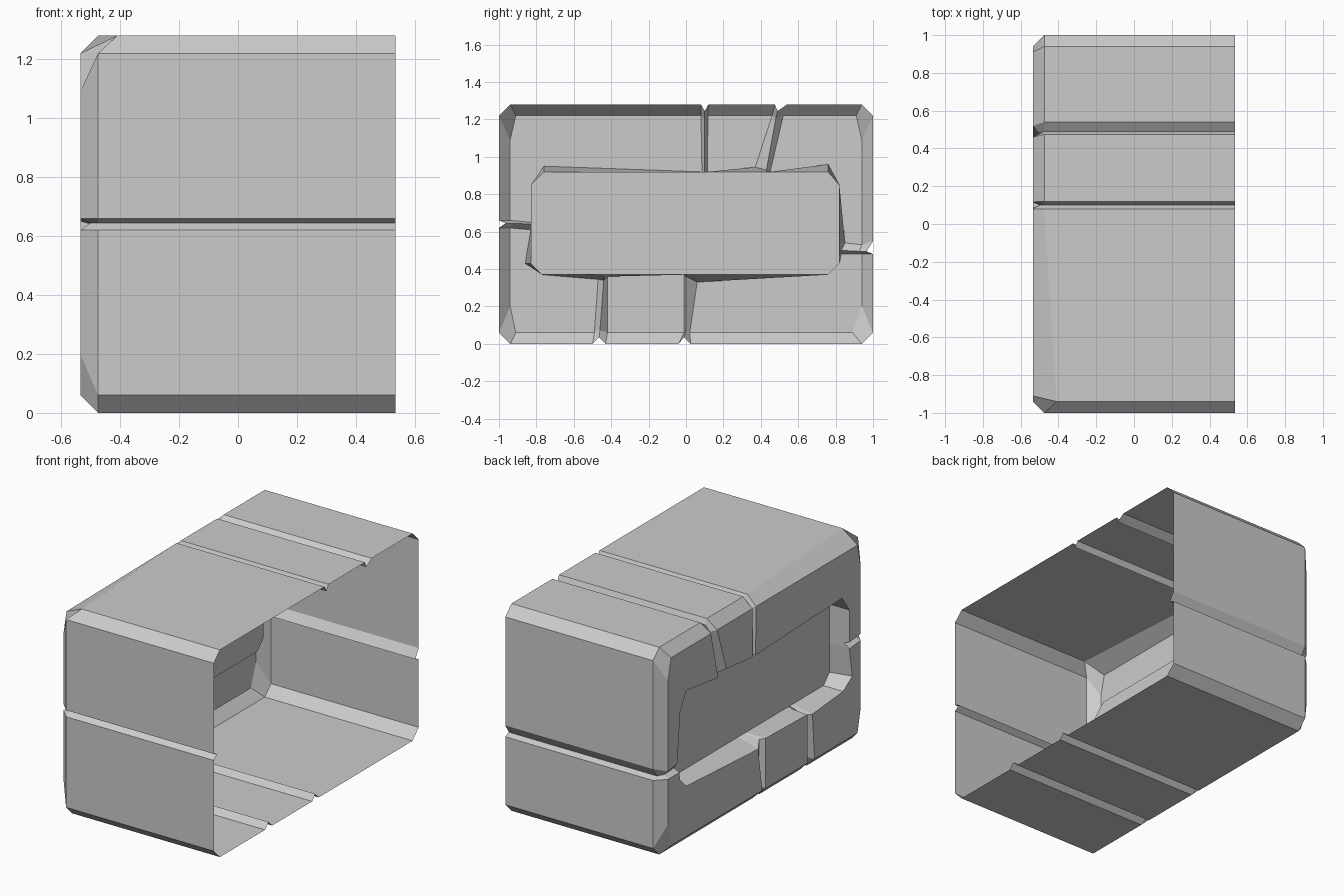
import bpy

if "Cube" in bpy.data.objects:
    bpy.data.objects.remove(bpy.data.objects["Cube"])

H, X_OPEN, X_EDGE, X_FACE, X_PANEL = 1.28, 0.535, -0.475, -0.535, -0.40

# Each side runs anticlockwise: corner, crack (edge, apex, edge)..., corner.
# Point = position along the side at (outer shell, face edge, recess lip), lip depth
# Last entry = depth of the recessed panel's edge below that side
SIDES = {
    "bottom": ([(-.94, -.91, -.77, .37),
                (-.50, -.49, -.47, .345), (-.465, -.46, -.44, .34), (-.43, -.42, -.42, .36),
                (-.04, -.01, -.01, .37), (-.01, .0, .0, .36), (.025, .02, .06, .33),
                (.94, .89, .76, .37)], .37),
    "right": ([(.06, .20, .43, .18),
               (.48, .48, .48, .17), (.495, .495, .50, .17), (.55, .53, .54, .15),
               (1.22, 1.09, .85, .18)], .18),
    "top": ([(.94, .91, .76, .32),
             (.54, .52, .45, .36), (.49, .48, .43, .35), (.475, .46, .37, .335),
             (.12, .117, .115, .36), (.10, .10, .10, .36), (.08, .08, .085, .36),
             (-.94, -.91, -.76, .33)], .36),
    "left": ([(1.22, 1.09, .85, .17),
              (.66, .66, .65, .17), (.645, .645, .64, .17), (.62, .62, .61, .17),
              (.06, .20, .43, .14)], .17),
}


def place(side, x, t, depth):
    """Point at t along a side, pushed inwards by depth."""
    return {"bottom": (x, t, depth), "top": (x, t, H - depth),
            "right": (x, 1 - depth, t), "left": (x, depth - 1, t)}[side]


rings = [[] for _ in range(5)]
for side, (points, panel_depth) in SIDES.items():
    for i, (outer, face, lip, lip_depth) in enumerate(points):
        cut = 0.035 if i % 3 == 2 else 0      # crack apex
        chipped = side == "top" and i == len(points) - 1
        layers = [(X_OPEN, outer, cut),
                  (-0.41 if chipped else X_EDGE, outer, cut),
                  (X_FACE + cut, face, 0.06 + cut * 0.4),
                  (X_FACE + cut, lip, lip_depth),
                  (X_PANEL, lip, panel_depth)]
        for ring, (x, t, depth) in zip(rings, layers):
            ring.append(place(side, x, t, depth))

# Skin the rings: shell, bevel, stone face, recess wall, then the panel cap
n = len(rings[0])
verts = [v for ring in rings for v in ring]
faces = [(r * n + i, (r + 1) * n + i, (r + 1) * n + (i + 1) % n, r * n + (i + 1) % n)
         for r in range(4) for i in range(n)]
faces.append(tuple(4 * n + i for i in reversed(range(n))))

mesh = bpy.data.meshes.new("cracked_stone_block")
mesh.from_pydata(verts, [], faces)
mesh.validate()
mesh.update()
block = bpy.data.objects.new("cracked_stone_block", mesh)
bpy.context.collection.objects.link(block)
